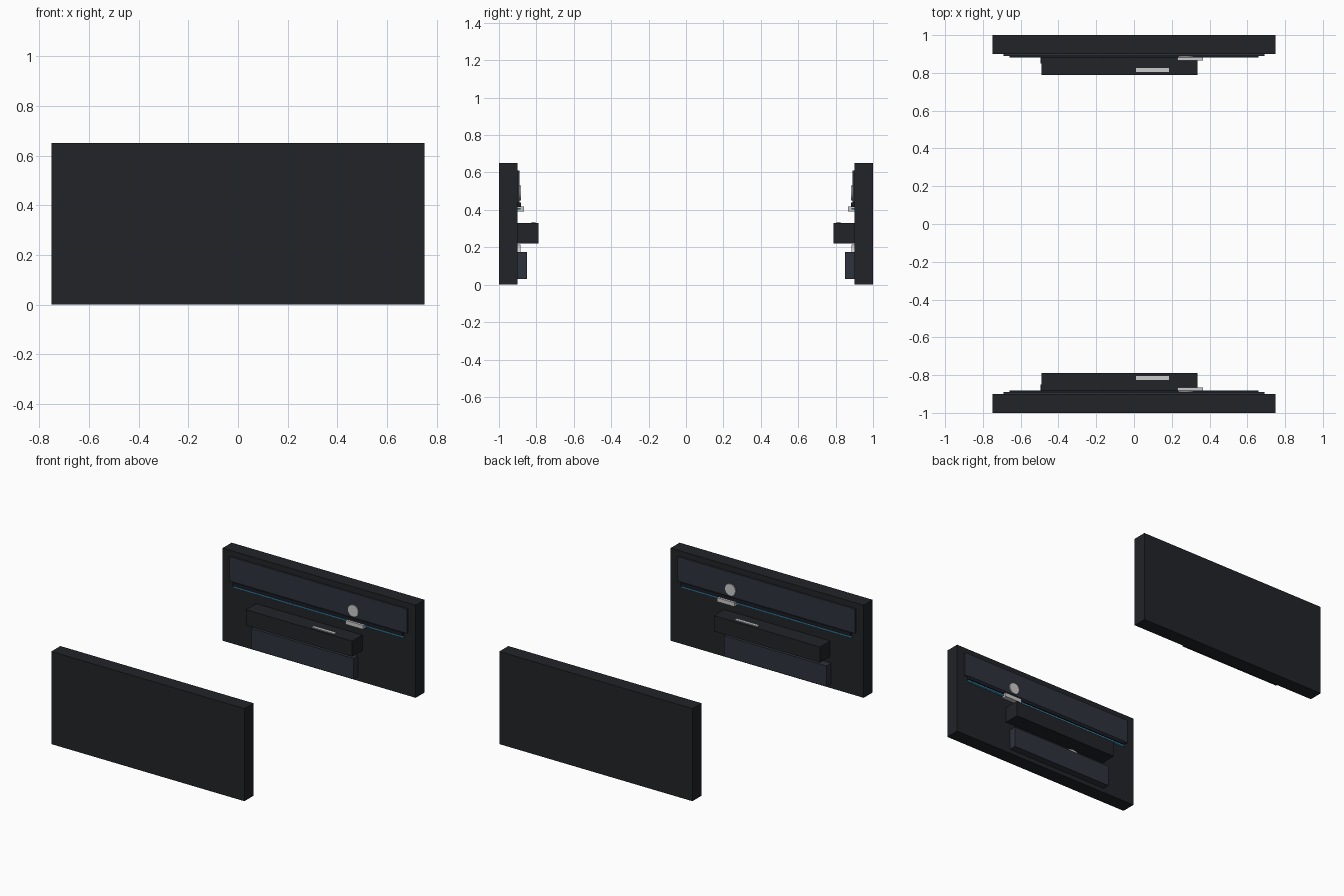
import bpy, math

if "Cube" in bpy.data.objects:
    bpy.data.objects.remove(bpy.data.objects["Cube"])


def material(name, rgb):
    m = bpy.data.materials.new(name)
    m.diffuse_color = (*rgb, 1)
    m.use_nodes = True
    m.node_tree.nodes["Principled BSDF"].inputs["Base Color"].default_value = m.diffuse_color
    return m


BODY = material("body_dark", (0.015, 0.017, 0.021))
TRIM = material("trim_slate", (0.027, 0.032, 0.046))
SHADE = material("ledge_dark", (0.010, 0.012, 0.018))
GLOW = material("glow_blue", (0.05, 0.35, 0.6))


def finish(ob, name, mat):
    ob.name = name
    if mat:
        ob.data.materials.append(mat)


def box(name, x, y, z, mat=None):
    """Box given as (min, max) ranges on each axis."""
    spans = [sorted(r) for r in (x, y, z)]
    bpy.ops.mesh.primitive_cube_add(size=1, location=[(a + b) / 2 for a, b in spans])
    ob = bpy.context.object
    ob.scale = [b - a for a, b in spans]
    bpy.ops.object.transform_apply(location=False, rotation=False, scale=True)
    finish(ob, name, mat)


def disc(name, x, z, r, y, mat=None):
    """Cylinder facing along y."""
    bpy.ops.mesh.primitive_cylinder_add(
        vertices=24, radius=r, depth=abs(y[1] - y[0]),
        location=(x, sum(y) / 2, z), rotation=(math.pi / 2, 0, 0))
    bpy.ops.object.shade_smooth_by_angle()
    finish(bpy.context.object, name, mat)


# Two door panels facing each other, mirrored across y
for side, s in (("left", 1), ("right", -1)):
    def depth(a, b):
        return (s * a, s * b)

    # Main slab
    box(f"{side}_door_slab", (-.75, .75), depth(.9, 1), (0, .65), BODY)
    # Upper trim with ledge and light strip beneath
    box(f"{side}_upper_trim", (-.69, .69), depth(.89, .905), (.44, .61), TRIM)
    box(f"{side}_trim_ledge", (-.66, .66), depth(.882, .905), (.415, .44), SHADE)
    box(f"{side}_light_strip", (-.66, .66), depth(.885, .905), (.402, .411), GLOW)
    # Handle and round tweeter
    box(f"{side}_door_handle", (.23, .365), depth(.866, .901), (.39, .418))
    disc(f"{side}_tweeter", .275, .49, .04, depth(.883, .895))
    # Armrest with switch strip
    box(f"{side}_armrest", (-.49, .335), depth(.788, .905), (.22, .33), BODY)
    box(f"{side}_switch_strip", (.01, .185), depth(.805, .827), (.325, .336))
    # Storage pocket with speaker behind it
    box(f"{side}_storage_pocket", (-.495, .30), depth(.85, .905), (.03, .175), TRIM)
    disc(f"{side}_speaker", -.225, .135, .08, depth(.885, .905))
